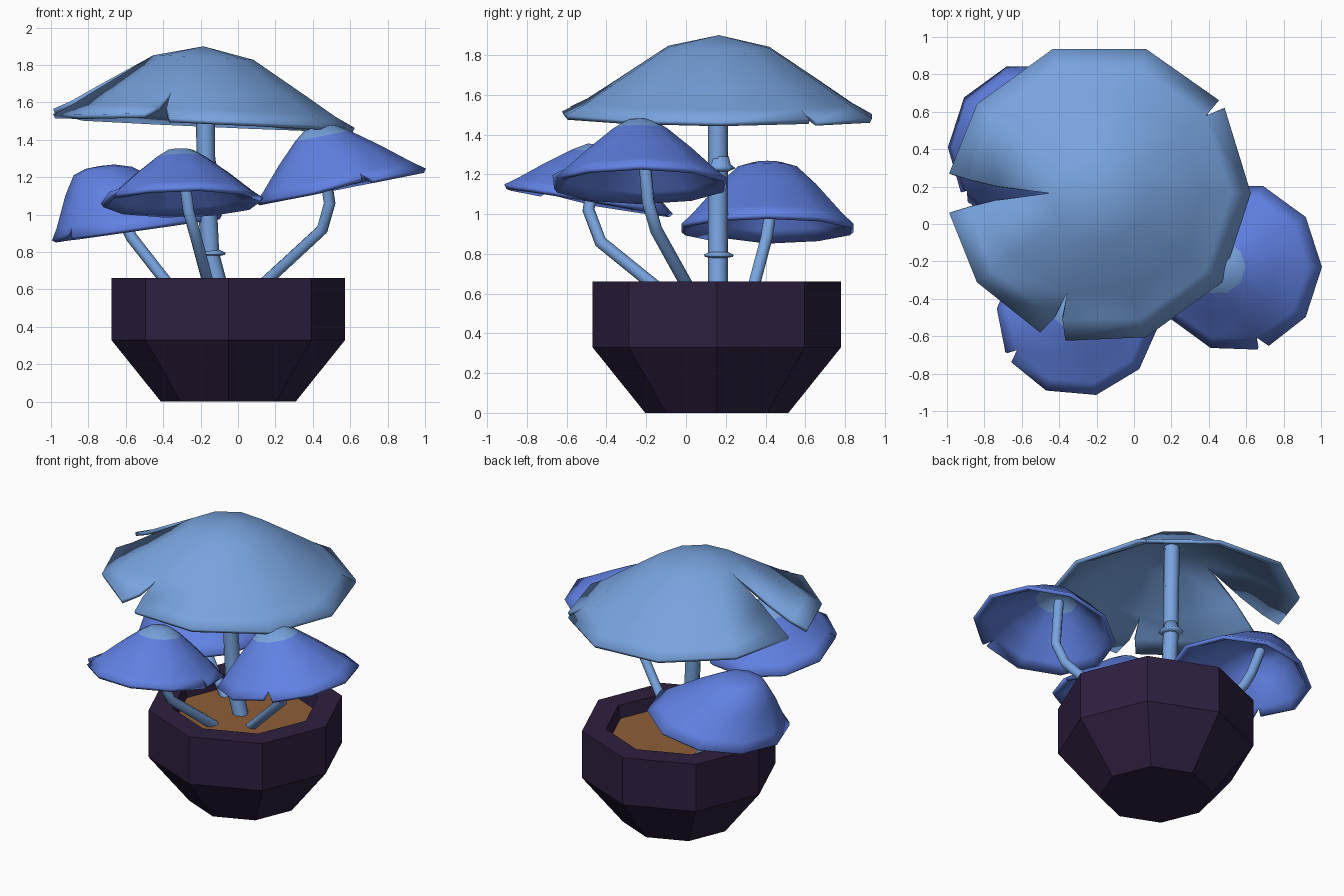
import bpy, bmesh, math
from mathutils import Vector

if "Cube" in bpy.data.objects:
    bpy.data.objects.remove(bpy.data.objects["Cube"])


def material(name, rgb):
    m = bpy.data.materials.new(name)
    m.diffuse_color = (*rgb, 1)
    m.use_nodes = True
    m.node_tree.nodes["Principled BSDF"].inputs["Base Color"].default_value = m.diffuse_color
    return m


PLUM = material("dark plum", (0.027, 0.014, 0.05))
SOIL = material("brown soil", (0.27, 0.11, 0.04))
PALE = material("pale blue", (0.19, 0.37, 0.74))
BLUE = material("deep blue", (0.12, 0.22, 0.77))


def finish(name, bm, mats, smooth=False):
    me = bpy.data.meshes.new(name)
    bm.to_mesh(me)
    bm.free()
    ob = bpy.data.objects.new(name, me)
    bpy.context.collection.objects.link(ob)
    for m in mats:
        me.materials.append(m)
    for p in me.polygons:
        p.use_smooth = smooth
    return ob


def lathe(name, profile, centre, mat, sides=8, close_ends=(True, True), smooth=False):
    """Stack of rings (radius, z) joined by quads."""
    bm = bmesh.new()
    rings = [[bm.verts.new((centre[0] + r * math.cos(math.tau * i / sides),
                            centre[1] + r * math.sin(math.tau * i / sides), z))
              for i in range(sides)] for r, z in profile]
    for a, b in zip(rings, rings[1:]):
        for i in range(sides):
            j = (i + 1) % sides
            bm.faces.new((a[i], a[j], b[j], b[i]))
    if close_ends[0]:
        bm.faces.new(rings[0][::-1])
    if close_ends[1]:
        bm.faces.new(rings[-1])
    return finish(name, bm, [mat], smooth)


def cap(name, centre, apex, radius, slope, profile, splits, mats, disc=0, phase=0, thick=0.025):
    """Ten-sided tilted cap. splits: corner index -> (half angle, start fraction, lift)."""
    centre, apex = Vector(centre), Vector(apex)
    bm = bmesh.new()

    def point(i, side, f, t):
        half, start, lift = splits.get(i % 10, (0, 0, 0))
        open_ = max(0, (f - start) / (1 - start)) if half else 0
        a = math.radians(i * 36 + phase + side * half * open_)
        x, y = radius * f * math.cos(a), radius * f * math.sin(a)
        up = lift * open_ if side < 0 else 0
        return bm.verts.new(centre.lerp(apex, t) + Vector((x, y, slope[0] * x + slope[1] * y + up)))

    for i in range(10):
        for k, ((f0, t0), (f1, t1)) in enumerate(zip(profile, profile[1:])):
            vs = [point(i, 1, f1, t1), point(i + 1, -1, f1, t1), point(i + 1, -1, f0, t0)]
            if f0 > 0:
                vs.append(point(i, 1, f0, t0))
            bm.faces.new(vs).material_index = 1 if k < disc else 0
    bmesh.ops.remove_doubles(bm, verts=bm.verts, dist=0.0005)
    bmesh.ops.recalc_face_normals(bm, faces=bm.faces)
    if sum(f.normal.z for f in bm.faces) < 0:
        bmesh.ops.reverse_faces(bm, faces=bm.faces)
    ob = finish(name, bm, mats, True)
    mod = ob.modifiers.new("shell", 'SOLIDIFY')
    mod.thickness = thick
    mod.offset = -1
    return ob


def stem(name, points, radius):
    cu = bpy.data.curves.new(name, 'CURVE')
    cu.dimensions = '3D'
    cu.bevel_depth = radius
    cu.bevel_resolution = 2
    cu.use_fill_caps = True
    sp = cu.splines.new('POLY')
    sp.points.add(len(points) - 1)
    for p, co in zip(sp.points, points):
        p.co = (*co, 1)
    cu.materials.append(PALE)
    ob = bpy.data.objects.new(name, cu)
    bpy.context.collection.objects.link(ob)


# Pot with thick rim, and soil inside
POT = (-0.052, 0.155)
lathe("pot", [(0.36, 0), (0.625, 0.33), (0.625, 0.66), (0.47, 0.66), (0.45, 0.56)], POT, PLUM)
lathe("soil", [(0.456, 0.562), (0.458, 0.575)], POT, SOIL)

# Large mushroom: stem, two collars, split cap
stem("main_stem", [(-0.09, 0.16, 0.56), (-0.15, 0.16, 0.79), (-0.17, 0.16, 1.2), (-0.18, 0.16, 1.86)], 0.05)
lathe("lower_collar", [(0.045, 0.81), (0.075, 0.795), (0.07, 0.785), (0.045, 0.78)], (-0.14, 0.165), PALE, smooth=True)
lathe("upper_collar", [(0.045, 1.29), (0.055, 1.25), (0.08, 1.23), (0.045, 1.215)], (-0.165, 0.17), PALE, smooth=True)
cap("large_cap", (-0.185, 0.165, 1.5), (-0.185, 0.165, 1.9), 0.81, (-0.045, -0.01),
    [(0, 1), (0.33, 0.85), (0.69, 0.38), (0.87, 0.14), (1, 0)],
    {5: (7.5, 0.33, 0.03), 7: (5, 0.8, 0.02), 1: (1.8, 0.87, 0.01)}, [PALE])

# Three small mushrooms
SMALL = [(0, 1), (0.17, 0.97), (0.32, 0.83), (0.6, 0.5), (0.87, 0.15), (1, 0)]
ROUND = [(0, 1), (0.17, 0.99), (0.34, 0.92), (0.56, 0.64), (0.87, 0.17), (1, 0)]
cap("front_cap", (-0.30, -0.49, 1.075), (-0.31, -0.42, 1.35), 0.435, (0.02, -0.17), SMALL,
    {6: (4, 0.87, 0.02), 0: (2, 0.87, 0)}, [BLUE, PALE], 2, -5)
cap("right_cap", (0.55, -0.23, 1.155), (0.43, -0.23, 1.475), 0.455, (0.2, 0), SMALL,
    {8: (4, 0.87, 0.02)}, [BLUE, PALE], 2)
cap("back_cap", (-0.54, 0.41, 0.93), (-0.74, 0.41, 1.26), 0.455, (0.15, 0), ROUND,
    {6: (4, 0.87, 0.02)}, [BLUE])
stem("front_stem", [(-0.14, -0.06, 0.56), (-0.22, -0.43, 0.86), (-0.265, -0.49, 1.02), (-0.30, -0.45, 1.29)], 0.032)
stem("right_stem", [(0.06, 0.05, 0.56), (0.45, -0.15, 0.92), (0.49, -0.19, 1.06), (0.44, -0.22, 1.40)], 0.032)
stem("back_stem", [(-0.32, 0.32, 0.56), (-0.57, 0.405, 0.88), (-0.62, 0.42, 0.98), (-0.70, 0.42, 1.18)], 0.032)
